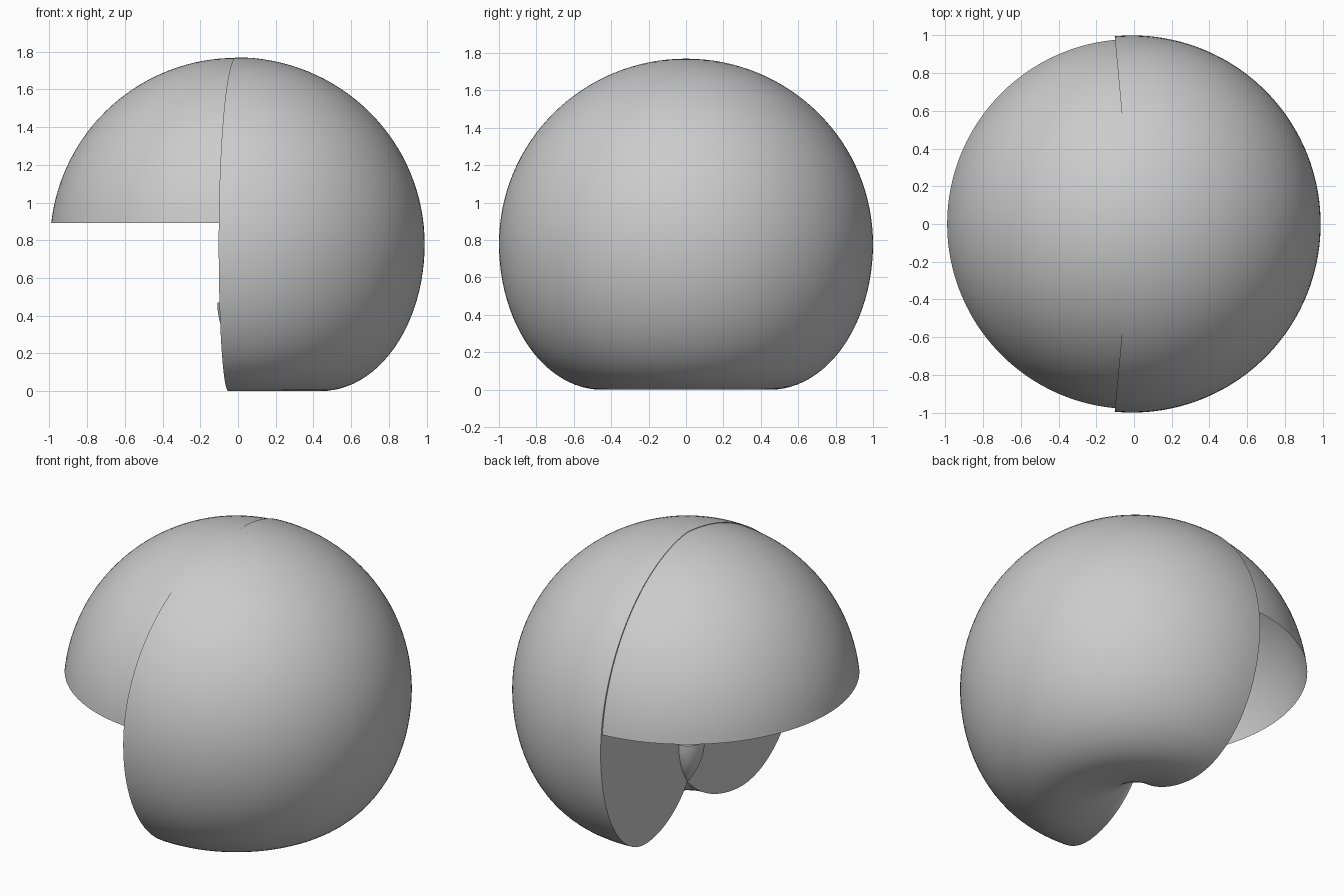
import bpy, bmesh
from math import sin, cos, pi, radians, sqrt, asin
from mathutils import Vector, Matrix

if "Cube" in bpy.data.objects:
    bpy.data.objects.remove(bpy.data.objects["Cube"])

AXIS_X = -0.01          # revolve axis
CUT = radians(95.3)     # half sweep of the body


def arc(cx, cz, rx, rz, a0, a1, n):
    """Points on an ellipse arc in the (radius, height) plane."""
    return [(cx + rx * cos(a0 + (a1 - a0) * i / n),
             cz + rz * sin(a0 + (a1 - a0) * i / n)) for i in range(n + 1)]


def revolve(name, profile, start, end, steps, capped=False):
    """Sweep a profile round the vertical axis, optionally filling both ends."""
    bm = bmesh.new()
    rows = []
    for s in range(steps + 1):
        a = start + (end - start) * s / steps
        rows.append([bm.verts.new((r * cos(a), r * sin(a), z)) for r, z in profile])
    for a, b in zip(rows, rows[1:]):
        for i in range(len(profile) - 1):
            bm.faces.new((a[i], a[i + 1], b[i + 1], b[i]))
    if capped:
        bm.faces.new(rows[0])
        bm.faces.new(rows[-1])
    bmesh.ops.remove_doubles(bm, verts=bm.verts, dist=1e-5)
    bmesh.ops.recalc_face_normals(bm, faces=bm.faces)
    mesh = bpy.data.meshes.new(name)
    bm.to_mesh(mesh)
    bm.free()
    obj = bpy.data.objects.new(name, mesh)
    obj.location.x = AXIS_X
    bpy.context.collection.objects.link(obj)
    bpy.context.view_layer.objects.active = obj
    obj.select_set(True)
    bpy.ops.object.shade_smooth_by_angle(angle=radians(35))
    obj.select_set(False)
    return obj


# Solid body: round top, elliptical lower side, dimpled underside
cross = -asin(0.0) - pi + asin(sqrt(1 - (0.45 / 0.55) ** 2))
cross = -pi + asin(sqrt(1 - (0.45 / 0.55) ** 2))
profile = arc(0, 0.78, 1, 0.99, pi / 2, 0, 32)
profile[0] = (0, 1.77)
profile += arc(0.45, 0.78, 0.55, 0.78, 0, -pi / 2, 24)[1:]
profile += arc(0.45, 0.47, 0.55, 0.47, -pi / 2, cross, 14)[1:]
profile[-1] = (0, profile[-1][1])
revolve("body", profile, -CUT, CUT, 90, capped=True)

# Small pointed bowl where the dimple curve passes through the axis
bowl = [(-r, z) for r, z in arc(0.45, 0.47, 0.55, 0.47, cross, -pi, 10)]
bowl[0] = (0, bowl[0][1])
bowl.append((0, 0.47))
revolve("dimple_bowl", bowl, pi - CUT, pi + CUT, 48)

# Thin hollow hood covering the open side
hood = arc(0, 0.78, 0.987, 0.987, pi / 2, asin(0.11 / 0.987), 32)
hood[0] = (0, hood[0][1])
revolve("hood", hood, CUT, 2 * pi - CUT, 84)
